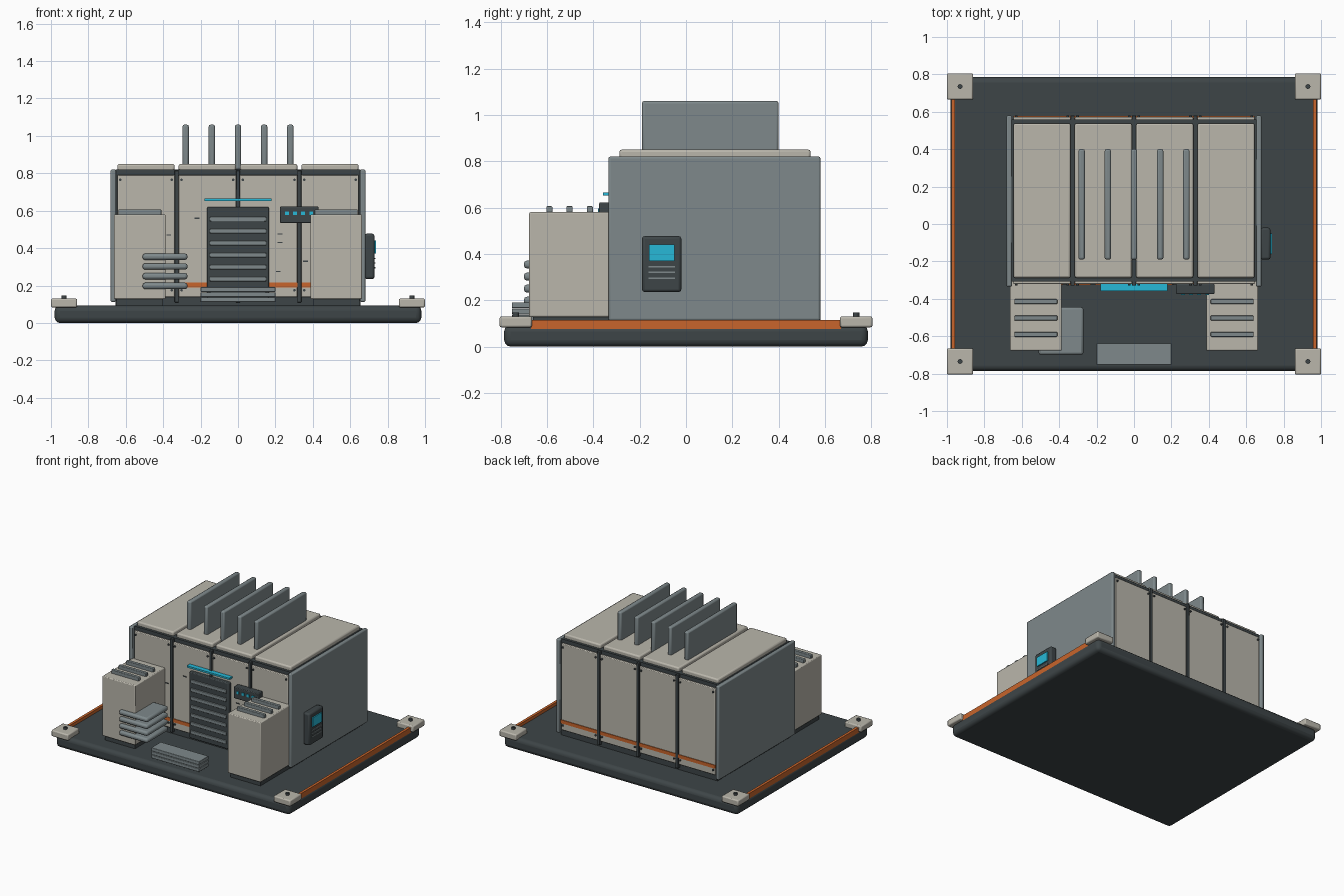
import bpy
from math import radians


def material(name, rgb):
    m = bpy.data.materials.new(name)
    m.diffuse_color = (*rgb, 1)
    return m


BEIGE = material("beige", (0.49, 0.47, 0.41))
DARK = material("dark", (0.048, 0.06, 0.064))
GREY = material("grey", (0.21, 0.25, 0.26))
ORANGE = material("orange", (0.58, 0.13, 0.025))
CYAN = material("cyan", (0.02, 0.48, 0.68))


def finish(o, name, mat, bevel, segments=2):
    o.name = name
    o.data.materials.append(mat)
    if bevel:
        b = o.modifiers.new("bevel", "BEVEL")
        b.width, b.segments = bevel, segments
        bpy.ops.object.shade_smooth_by_angle(angle=radians(35))
    return o


def box(name, x, y, z, mat, bevel=0.0, segments=2):
    """Box from (min, max) ranges on each axis."""
    bpy.ops.mesh.primitive_cube_add(size=1, location=[(a + b) / 2 for a, b in (x, y, z)])
    o = bpy.context.object
    o.scale = [b - a for a, b in (x, y, z)]
    bpy.ops.object.transform_apply(location=False, rotation=False, scale=True)
    return finish(o, name, mat, bevel, segments)


def bolt(name, loc, r, depth, rot=(0, 0, 0)):
    bpy.ops.mesh.primitive_cylinder_add(vertices=12, radius=r, depth=depth, location=loc, rotation=rot)
    return finish(bpy.context.object, name, DARK, 0)


# Base slab, corner feet and orange edge strips
box("base_slab", (-0.98, 0.98), (-0.785, 0.785), (0, 0.093), DARK, 0.028, 3)
for sx in (-1, 1):
    for sy in (-1, 1):
        cx, cy = sx * 0.93, sy * 0.735
        box("corner_block", (cx - 0.07, cx + 0.07), (cy - 0.07, cy + 0.07), (0.083, 0.13), BEIGE, 0.008)
        bolt("corner_bolt", (cx, cy, 0.136), 0.013, 0.02)
    box("edge_strip", (sx * 0.967 - 0.01, sx * 0.967 + 0.01), (-0.67, 0.67), (0.075, 0.115), ORANGE)

# Dark core frame
box("core_frame", (-0.655, 0.655), (-0.308, 0.558), (0.09, 0.82), DARK)

# Grey side walls
for s in (-1, 1):
    box("side_wall", (s * 0.667 - 0.015, s * 0.667 + 0.015), (-0.335, 0.58), (0.112, 0.82), GREY, 0.008)

# Wall panels front and back, with trim and bolts, plus roof panels
for i in range(4):
    c = (i - 1.5) * 0.328
    px = (c - 0.153, c + 0.153)
    for face, s in ((-0.308, -1), (0.558, 1)):
        box("wall_panel", px, sorted((face - s * 0.01, face + s * 0.014)), (0.138, 0.792), BEIGE, 0.005)
        box("trim_strip", px, sorted((face, face + s * 0.019)), (0.19, 0.216), ORANGE)
        for dx in (-0.138, 0.138):
            for z in (0.765, 0.175):
                bolt("panel_bolt", (c + dx, face + s * 0.015, z), 0.007, 0.014, (radians(90), 0, 0))
    box("roof_panel", px, (-0.288, 0.538), (0.81, 0.85), BEIGE, 0.01)

# Divider posts
for x in (-0.328, 0, 0.328):
    for y in ((-0.33, -0.3), (0.55, 0.58)):
        box("divider_post", (x - 0.011, x + 0.011), y, (0.11, 0.815), DARK, 0.003)

# Cooling fins on the roof
for i in range(5):
    x = (i - 2) * 0.14
    box("roof_fin", (x - 0.017, x + 0.017), (-0.19, 0.4), (0.82, 1.06), GREY, 0.01)

# Front side cabinets with top vents
for s in (-1, 1):
    c = s * 0.525
    box("side_cabinet", (c - 0.138, c + 0.138), (-0.677, -0.3), (0.128, 0.58), BEIGE, 0.006)
    box("cabinet_plinth", (c - 0.125, c + 0.125), (-0.66, -0.3), (0.09, 0.13), DARK)
    for y in (-0.415, -0.503, -0.59):
        box("cabinet_vent", (c - 0.115, c + 0.115), (y - 0.013, y + 0.013), (0.575, 0.606), GREY, 0.004)

# Shutter door with slats and light bar
box("shutter_door", (-0.165, 0.165), (-0.35, -0.3), (0.12, 0.62), DARK, 0.006)
for i in range(7):
    z = 0.555 - i * 0.064
    box("shutter_slat", (-0.15, 0.15), (-0.358, -0.34), (z - 0.013, z + 0.013), GREY, 0.003)
box("light_bar", (-0.178, 0.178), (-0.358, -0.32), (0.653, 0.666), CYAN)

# Control panel with indicator lights
box("control_panel", (0.225, 0.43), (-0.375, -0.32), (0.535, 0.622), DARK, 0.005)
for i in range(4):
    x = 0.262 + i * 0.043
    box("indicator_light", (x - 0.01, x + 0.01), (-0.38, -0.37), (0.576, 0.596), CYAN)

# Small panel slots
for x, z in ((-0.22, 0.56), (-0.37, 0.47), (0.225, 0.475), (0.225, 0.43), (0.215, 0.275), (0.36, 0.33)):
    box("panel_slot", (x - 0.013, x + 0.013), (-0.327, -0.318), (z - 0.003, z + 0.003), DARK)

# Stacked trays at the left, and the stack of step plates in front
for i in range(4):
    z = 0.198 + i * 0.052
    box("tray", (-0.51, -0.27), (-0.7, -0.445), (z - 0.017, z + 0.017), GREY, 0.013)
for i in range(3):
    z = 0.112 + i * 0.027
    box("step_plate", (-0.2, 0.2), (-0.752, -0.638), (z, z + 0.025), GREY, 0.003)

# Terminal on the right wall
box("terminal_case", (0.675, 0.73), (-0.19, -0.02), (0.235, 0.477), DARK, 0.012)
box("terminal_screen", (0.72, 0.738), (-0.16, -0.05), (0.37, 0.44), CYAN)
for z in (0.345, 0.32, 0.295):
    box("terminal_line", (0.722, 0.734), (-0.162, -0.048), (z - 0.003, z + 0.003), GREY)
